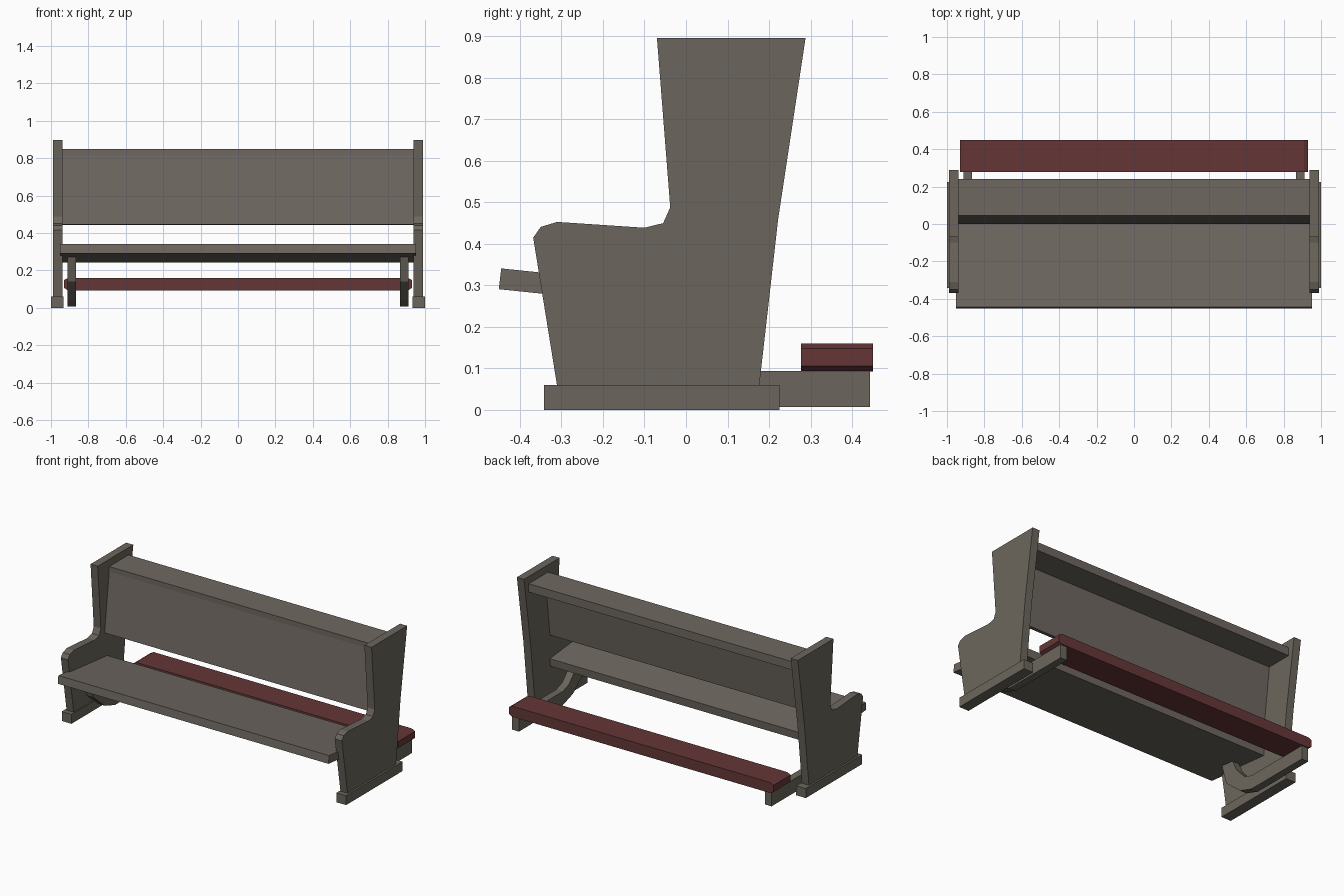
import bpy, bmesh

if "Cube" in bpy.data.objects:
    bpy.data.objects.remove(bpy.data.objects["Cube"])


def material(name, rgb):
    m = bpy.data.materials.new(name)
    m.diffuse_color = (*rgb, 1.0)
    m.use_nodes = True
    m.node_tree.nodes["Principled BSDF"].inputs["Base Color"].default_value = m.diffuse_color
    return m


WOOD = material("grey brown wood", (0.148, 0.134, 0.110))
WARM = material("warm grey wood", (0.158, 0.137, 0.118))
RED = material("dark red padding", (0.130, 0.037, 0.037))


def extrude(name, profile, lo, hi, mat, axis="x"):
    """Prism: a (y, z) profile swept along x, or an (x, z) profile along y."""
    bm = bmesh.new()
    place = (lambda a, z, t: (t, a, z)) if axis == "x" else (lambda a, z, t: (a, t, z))
    ends = [[bm.verts.new(place(a, z, t)) for a, z in profile] for t in (lo, hi)]
    n = len(profile)
    bm.faces.new(ends[0])
    bm.faces.new(ends[1])
    for i in range(n):
        j = (i + 1) % n
        bm.faces.new((ends[0][i], ends[0][j], ends[1][j], ends[1][i]))
    bmesh.ops.recalc_face_normals(bm, faces=bm.faces[:])
    me = bpy.data.meshes.new(name)
    bm.to_mesh(me)
    bm.free()
    me.materials.append(mat)
    ob = bpy.data.objects.new(name, me)
    bpy.context.collection.objects.link(ob)
    return ob


def rect(a0, a1, z0, z1):
    return [(a0, z0), (a1, z0), (a1, z1), (a0, z1)]


# Profiles of the mirrored parts
panel = [(-0.31, 0.055), (-0.368, 0.415), (-0.35, 0.441), (-0.31, 0.453),
         (-0.10, 0.439), (-0.055, 0.45), (-0.038, 0.488), (-0.07, 0.896),
         (0.288, 0.896), (0.222, 0.46), (0.176, 0.055)]
bracket = [(0.443, 0.007), (0.443, 0.094), (0.0, 0.094), (-0.06, 0.115),
           (-0.13, 0.19), (-0.17, 0.27), (-0.26, 0.275), (-0.22, 0.14),
           (-0.10, 0.04), (0.0, 0.007)]

for side, s in (("left", -1), ("right", 1)):
    # End panel, its foot and the kneeler bracket
    extrude(side + "_end_panel", panel, s * 0.938, s * 0.988, WOOD)
    extrude(side + "_foot", rect(-0.342, 0.225, 0.0, 0.06), s * 0.932, s * 1.0, WOOD)
    extrude(side + "_kneeler_bracket", bracket, s * 0.865, s * 0.912, WOOD)

# Seat board, sloping down to the back
extrude("seat", [(-0.451, 0.291), (-0.445, 0.341), (0.027, 0.292), (0.022, 0.242)],
        -0.952, 0.952, WARM)

# Leaning backrest board and the shelf on top of it
extrude("backrest", [(0.0, 0.446), (0.05, 0.849), (0.077, 0.849), (0.027, 0.442)],
        -0.945, 0.945, WARM)
extrude("book_shelf", rect(0.046, 0.24, 0.797, 0.85), -0.942, 0.942, WARM)

# Kneeler pad with chamfered ends
pad = [(-0.908, 0.093), (-0.93, 0.106), (-0.93, 0.148), (-0.908, 0.16)]
pad += [(-x, z) for x, z in reversed(pad)]
extrude("kneeler_pad", pad, 0.277, 0.45, RED, axis="y")
